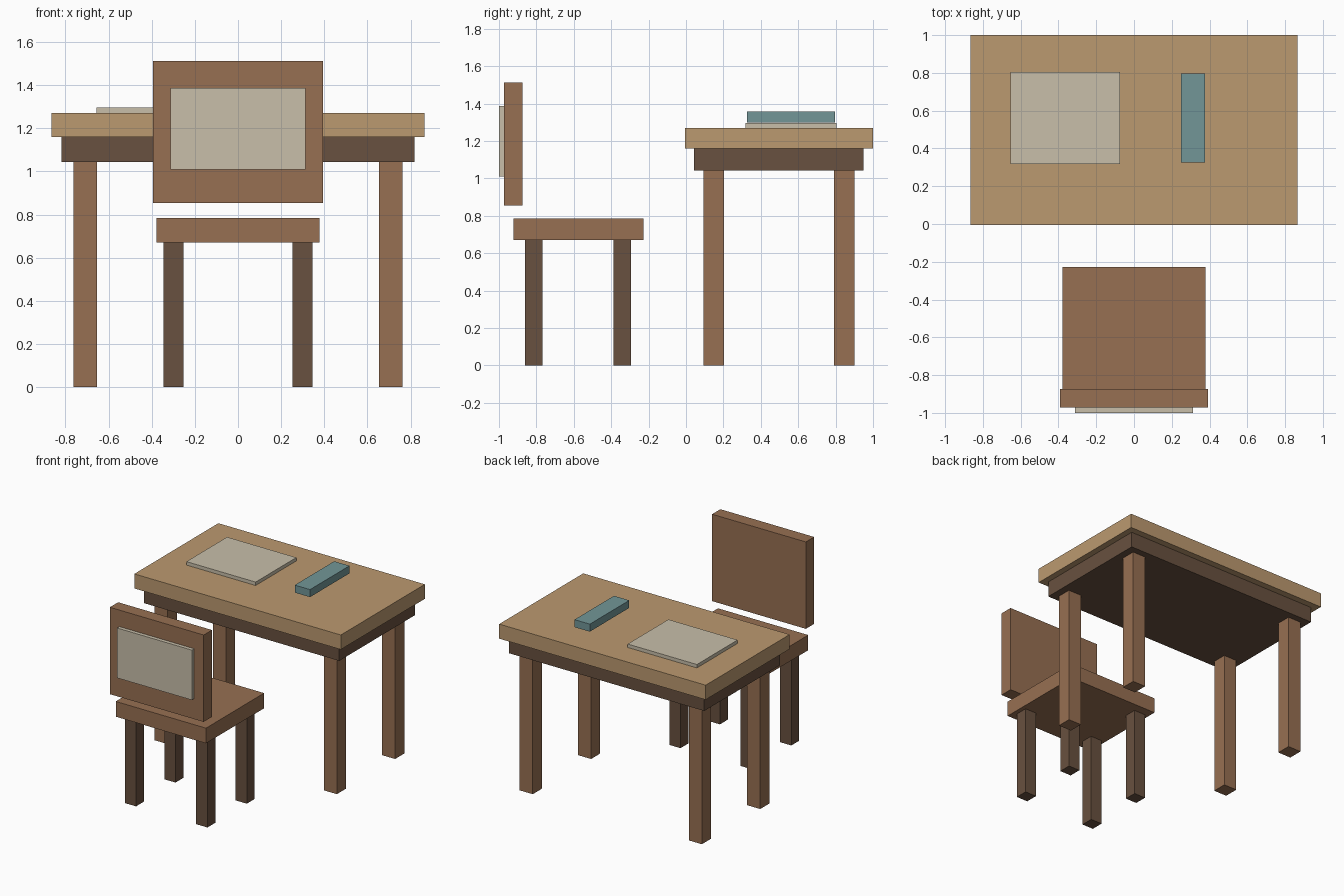
import bpy

cube = bpy.data.objects.get("Cube")
if cube:
    bpy.data.objects.remove(cube, do_unlink=True)


def material(name, rgb):
    m = bpy.data.materials.new(name)
    m.use_nodes = True
    colour = (*rgb, 1)
    m.diffuse_color = colour
    bsdf = next(n for n in m.node_tree.nodes if n.type == 'BSDF_PRINCIPLED')
    bsdf.inputs["Base Color"].default_value = colour
    return m


tan = material("tan wood", (0.50, 0.32, 0.16))
brown = material("brown wood", (0.31, 0.16, 0.084))
dark = material("dark wood", (0.14, 0.082, 0.05))
cream = material("cream", (0.58, 0.52, 0.40))
teal = material("teal", (0.168, 0.305, 0.31))


def box(name, x, y, z, mat):
    """Box spanning the given (low, high) range on each axis."""
    spans = (x, y, z)
    bpy.ops.mesh.primitive_cube_add(size=1, location=[(a + b) / 2 for a, b in spans])
    ob = bpy.context.object
    ob.name = ob.data.name = name
    ob.scale = [b - a for a, b in spans]
    bpy.ops.object.transform_apply(location=False, rotation=False, scale=True)
    ob.data.materials.append(mat)
    return ob


def legs(prefix, inner, outer, front, back, top, mat):
    """Four legs, mirrored in x."""
    for end, y in (("front", front), ("back", back)):
        box(f"{prefix}_leg_{end}_left", (inner, outer), y, (0, top), mat)
        box(f"{prefix}_leg_{end}_right", (-outer, -inner), y, (0, top), mat)


# Desk
box("desk_top", (-0.865, 0.865), (-0.005, 1.0), (1.16, 1.27), tan)
box("desk_apron", (-0.818, 0.818), (0.043, 0.95), (1.043, 1.16), dark)
legs("desk", 0.654, 0.763, (0.093, 0.202), (0.79, 0.9), 1.043, brown)

# Things on the desk
box("paper", (-0.655, -0.075), (0.318, 0.805), (1.27, 1.296), cream)
box("pencil_case", (0.248, 0.376), (0.325, 0.797), (1.3, 1.357), teal)

# Chair
box("chair_seat", (-0.378, 0.378), (-0.923, -0.228), (0.67, 0.785), brown)
legs("chair", 0.252, 0.346, (-0.86, -0.766), (-0.388, -0.294), 0.67, dark)
box("chair_back", (-0.393, 0.393), (-0.972, -0.873), (0.855, 1.513), brown)
box("chair_back_panel", (-0.313, 0.313), (-1.0, -0.972), (1.01, 1.388), cream)
